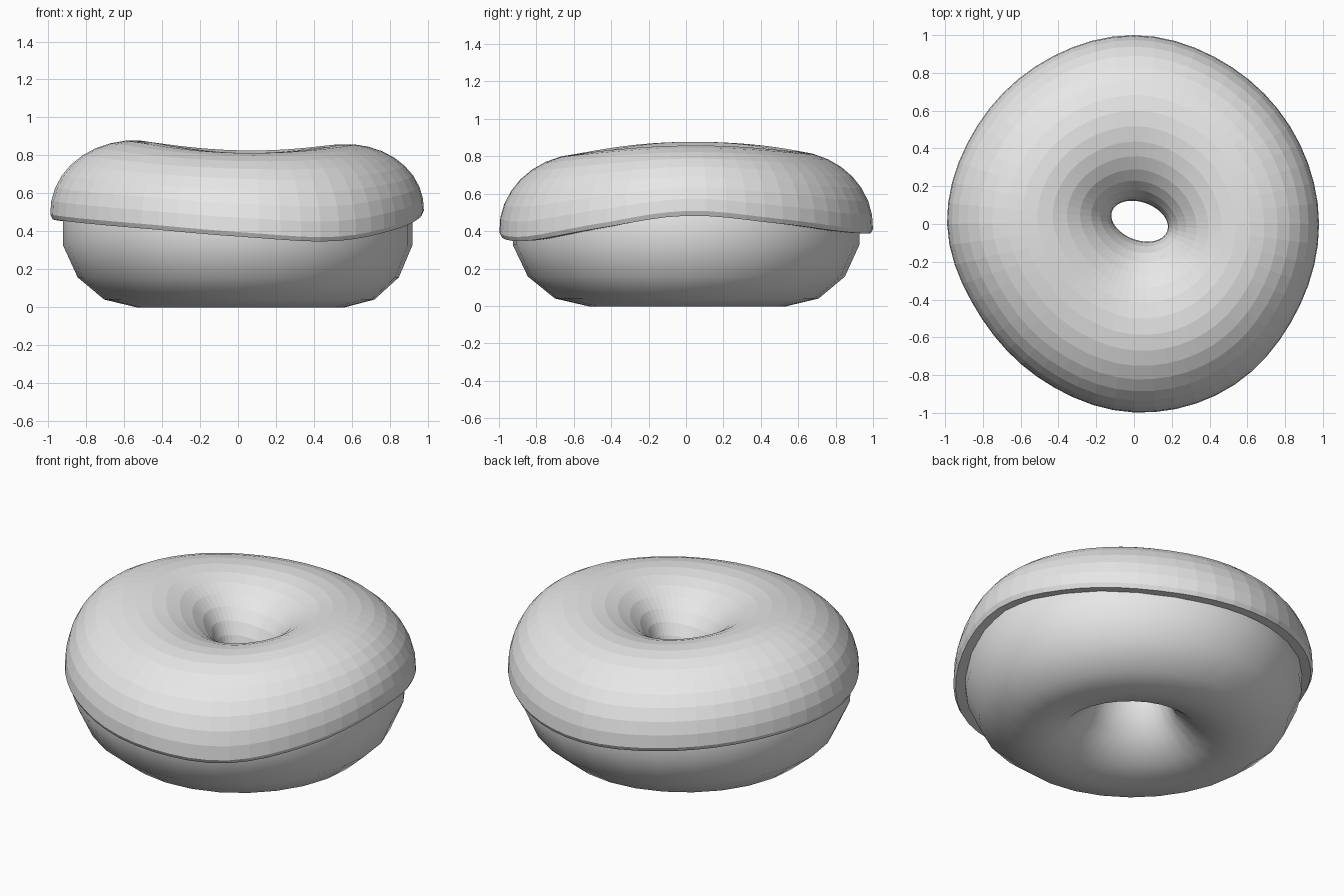
import bpy, bmesh
from math import sin, cos, pi, radians, degrees, atan2

if "Cube" in bpy.data.objects:
    bpy.data.objects.remove(bpy.data.objects["Cube"])

grey = bpy.data.materials.new("plain grey")
grey.use_nodes = True
grey.diffuse_color = (0.8, 0.8, 0.8, 1)
grey.node_tree.nodes["Principled BSDF"].inputs["Base Color"].default_value = (0.8, 0.8, 0.8, 1)

# Values every 30 degrees, counter-clockwise from +x
OUTER = [.98, .975, .98, 1.0, .985, .98, .99, .95, .96, .998, 1.005, .98]
EDGE = [.48, .44, .395, .385, .41, .44, .46, .44, .41, .37, .345, .41]


def around(keys, a):
    """Smooth closed interpolation of the keys at angle a."""
    n = len(keys)
    u = (a / (2 * pi) * n) % n
    i, t = int(u), u % 1
    p, q, r, s = (keys[(i + k) % n] for k in (-1, 0, 1, 2))
    return q + t * (r - p + t * (2*p - 5*q + 4*r - s + t * (3*(q - r) + s - p))) / 2


def hole_radius(a):
    b = a + radians(20)
    return 0.155 * 0.1 / ((0.1 * cos(b))**2 + (0.155 * sin(b))**2) ** 0.5


def place(s, z, a, outer, grow):
    """s runs from 0 at the hole to 1 at the outer wall."""
    r = (hole_radius(a) + grow) * (1 - s) + outer * s
    return (r * cos(a) + 0.03 * (1 - s), r * sin(a) + 0.015 * (1 - s), z)


def loft(name, section, columns):
    """Join closed cross-sections around the ring."""
    bm = bmesh.new()
    rings = [[bm.verts.new(p) for p in section(2 * pi * i / columns)] for i in range(columns)]
    rows = len(rings[0])
    for i in range(columns):
        a, b = rings[i], rings[(i + 1) % columns]
        for j in range(rows):
            k = (j + 1) % rows
            bm.faces.new((a[j], b[j], b[k], a[k]))
    bmesh.ops.recalc_face_normals(bm, faces=bm.faces)
    mesh = bpy.data.meshes.new(name)
    bm.to_mesh(mesh)
    bm.free()
    mesh.materials.append(grey)
    obj = bpy.data.objects.new(name, mesh)
    bpy.context.collection.objects.link(obj)
    return obj


# Dough ring: rounded, slightly flattened section with a low-poly outline
def dough_section(a):
    outer = 0.925 + 0.4 * (around(OUTER, a) - 0.98)
    pts = []
    for j in range(14):
        p = 2 * pi * (j + 0.5) / 14
        c, s = cos(p), sin(p)
        z = 0.42 + (0.38 if s > 0 else 0.422) * s
        pts.append(place(0.5 + 0.505 * c, z, a, outer, 0.02))
    return pts


dough = loft("dough_ring", dough_section, 28)
dough.data.shade_smooth()


# Icing shell: domed top with a wavy outer edge and a thin rim
def icing_section(a):
    outer = around(OUTER, a)
    base = around(EDGE, a) + 0.04
    top = 0.845 + 0.024 * cos(2 * a) - 0.012 * cos(a + 0.6)
    pts = []
    rows = 17
    for j in range(rows + 1):
        p = radians(-2 + 184 * j / rows)
        s = 0.5 + 0.5 * cos(p)
        low = base if cos(p) > 0 else 0.45
        if abs(cos(p)) < 0.5:
            t = cos(p) + 0.5
            low = 0.45 + (base - 0.45) * t
        pts.append(place(s, low + (top - low) * sin(p), a, outer, 0))
    # inner lip, hidden underside, outer rim
    pts.append(place(0.04, 0.42, a, outer, 0))
    for p in range(1, 6):
        q = radians(180 - 30 * p)
        low = 0.43 if cos(q) < 0 else base - 0.04
        pts.append(place(0.5 + 0.43 * cos(q), low + (top - 0.07 - low) * sin(q), a, outer, 0))
    pts.append(place(0.92, base - 0.035, a, outer, 0))
    pts.append(place(0.985, base - 0.038, a, outer, 0))
    return pts


icing = loft("icing", icing_section, 56)
icing.data.shade_flat()
